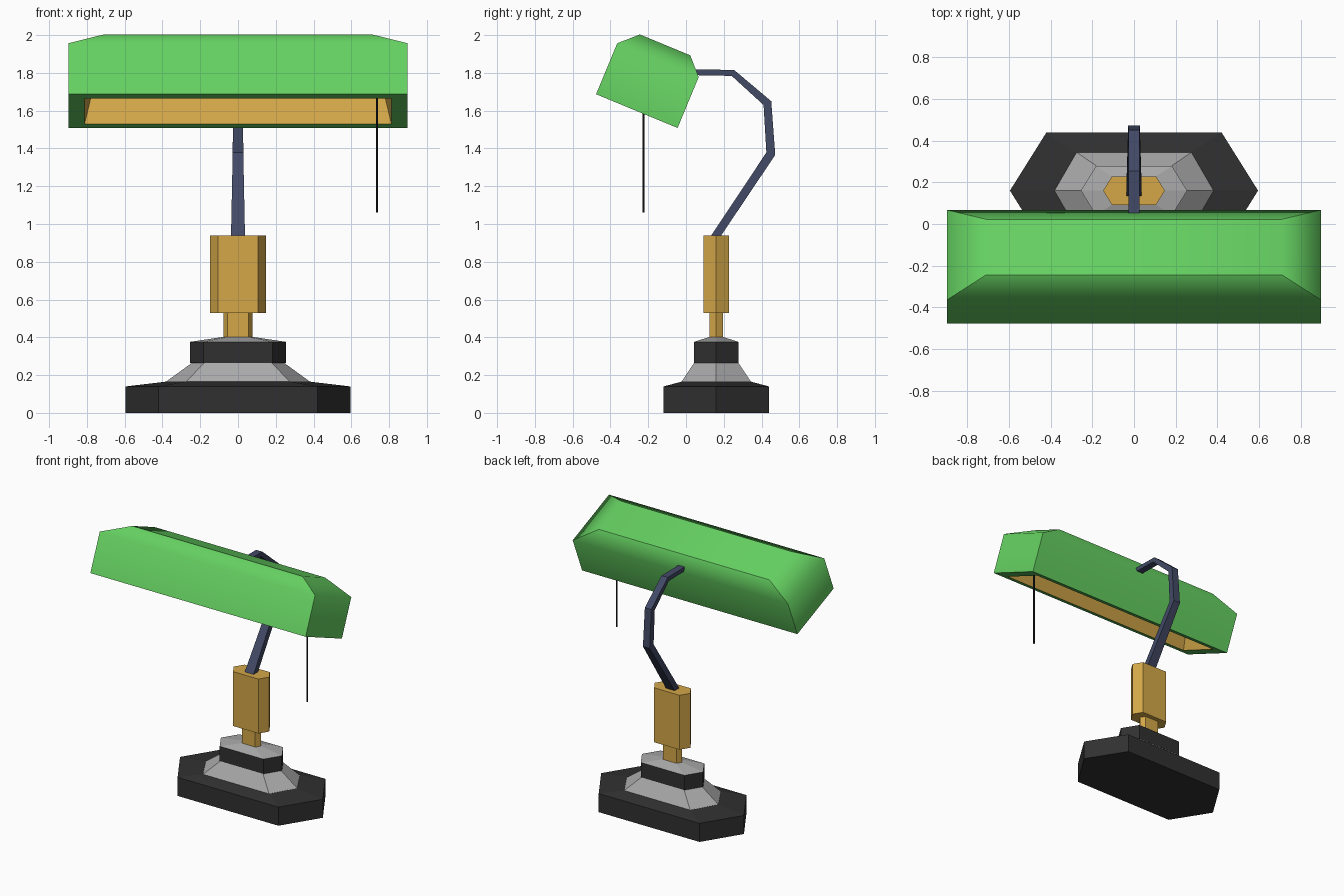
import bpy, bmesh, math
from mathutils import Vector, Matrix

if "Cube" in bpy.data.objects:
    bpy.data.objects.remove(bpy.data.objects["Cube"])


def mat(name, rgb):
    m = bpy.data.materials.new(name)
    m.diffuse_color = (*rgb, 1)
    m.use_nodes = True
    m.node_tree.nodes["Principled BSDF"].inputs["Base Color"].default_value = m.diffuse_color
    return m


GREEN = mat("green", (0.13, 0.63, 0.12))
GOLD = mat("gold", (0.66, 0.39, 0.066))
BLACK = mat("charcoal", (0.03, 0.03, 0.03))
GREY = mat("grey", (0.40, 0.40, 0.40))
NAVY = mat("navy", (0.054, 0.067, 0.13))
CORD = mat("near_black", (0.012, 0.014, 0.018))


def finish(name, bm, *mats):
    me = bpy.data.meshes.new(name)
    bm.to_mesh(me)
    bm.free()
    for m in mats:
        me.materials.append(m)
    ob = bpy.data.objects.new(name, me)
    bpy.context.collection.objects.link(ob)
    return ob


def bridge(bm, a, b):
    n = len(a)
    return [bm.faces.new((a[i], a[(i + 1) % n], b[(i + 1) % n], b[i])) for i in range(n)]


def loft(name, rings, m):
    """Closed solid through a list of point rings."""
    bm = bmesh.new()
    vs = [[bm.verts.new(p) for p in r] for r in rings]
    for a, b in zip(vs, vs[1:]):
        bridge(bm, a, b)
    bm.faces.new(vs[0][::-1])
    bm.faces.new(vs[-1])
    bmesh.ops.recalc_face_normals(bm, faces=bm.faces)
    return finish(name, bm, m)


def hexa(tip, corner, depth, z, cy=0.16):
    """Long hexagon in plan, pointed along x."""
    return [(tip, cy, z), (corner, cy + depth, z), (-corner, cy + depth, z),
            (-tip, cy, z), (-corner, cy - depth, z), (corner, cy - depth, z)]


# Stacked hexagonal foot and stem
loft("base", [hexa(.595, .42, .279, 0), hexa(.595, .42, .279, .14),
              hexa(.384, .277, .185, .165)], BLACK)
loft("base_slope", [hexa(.384, .277, .185, .163), hexa(.24, .175, .115, .268)], GREY)
loft("collar", [hexa(.255, .182, .118, .265), hexa(.255, .182, .118, .376)], BLACK)
loft("collar_cap", [hexa(.255, .182, .118, .376), hexa(.08, .056, .036, .402)], GREY)
loft("neck", [hexa(.078, .056, .035, .395), hexa(.078, .056, .035, .535)], GOLD)
loft("stem", [hexa(.148, .106, .068, .53), hexa(.148, .106, .068, .94)], GOLD)

# Bent arm: tapered box section swept through (y, z, half width, half thickness)
path = [(.15, .925, .037, .022), (.449, 1.372, .028, .023), (.431, 1.64, .027, .021),
        (.248, 1.8, .026, .016), (.045, 1.803, .026, .015)]
rings = []
for i, (y, z, w, t) in enumerate(path):
    p = Vector((y, z))
    d0 = (p - Vector(path[max(i - 1, 0)][:2])).normalized()
    d1 = (Vector(path[min(i + 1, len(path) - 1)][:2]) - p).normalized()
    d = (d0 + d1).normalized()
    n = Vector((-d.y, d.x)) * t / max(d.dot(d0), d.dot(d1))
    rings.append([(sx * w, y + s * n.x, z + s * n.y)
                  for sx, s in ((1, 1), (-1, 1), (-1, -1), (1, -1))])
loft("arm", rings, NAVY)

# Tilted shade: chamfered hollow box, gold inside
bm = bmesh.new()


def rect(hx, u0, u1, v):
    return [bm.verts.new(p) for p in ((-hx, u0, v), (hx, u0, v), (hx, u1, v), (-hx, u1, v))]


top = rect(.71, .093, .382, .381)
side = rect(.897, 0, .467, .292)
rim = rect(.897, 0, .467, 0)
mouth = rect(.812, .058, .409, 0)
ceiling = rect(.75, .085, .382, .27)
for a, b in ((top, side), (side, rim), (rim, mouth)):
    bridge(bm, a, b)
bm.faces.new(top)
inner = bridge(bm, mouth, ceiling) + [bm.faces.new(ceiling)]
for f in inner:
    f.material_index = 1
bmesh.ops.recalc_face_normals(bm, faces=bm.faces)
# soft shading over the shoulders and end slopes, other edges crisp
for f in bm.faces:
    f.smooth = f not in inner
for e in bm.edges:
    a, b = e.verts
    shoulder = a in side and b in side
    end_top = a in top and b in top and abs(a.co.x - b.co.x) < 1e-4
    e.smooth = shoulder or end_top
bm.transform(Matrix.Translation((0, -.476, 1.687)) @ Matrix.Rotation(math.radians(-22.5), 4, 'X'))
finish("shade", bm, GREEN, GOLD)

# Pull cord
bm = bmesh.new()
bmesh.ops.create_cone(bm, cap_ends=True, segments=6, radius1=.006, radius2=.006, depth=.81,
                      matrix=Matrix.Translation((.735, -.225, 1.465)))
finish("pull_cord", bm, CORD)
